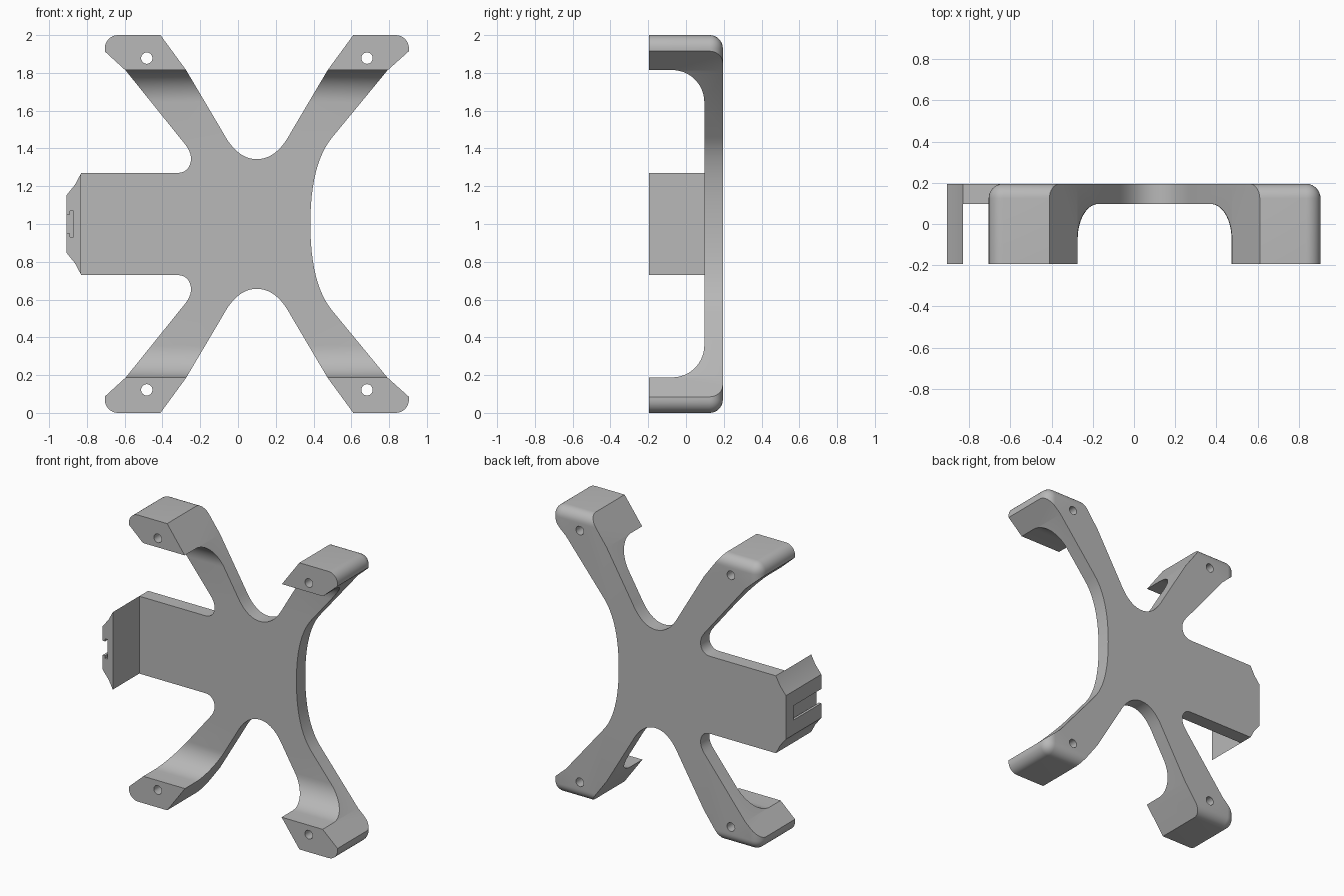
import bpy, bmesh, math
from mathutils import Vector

cube = bpy.data.objects.get("Cube")
if cube:
    bpy.data.objects.remove(cube)

grey = bpy.data.materials.new("plain grey")
grey.use_nodes = True
grey.diffuse_color = (0.48, 0.48, 0.48, 1)
grey.node_tree.nodes["Principled BSDF"].inputs["Base Color"].default_value = grey.diffuse_color


def prism(name, points, offset):
    """Extrude a closed 3D outline along offset into a solid."""
    bm = bmesh.new()
    near = [bm.verts.new(p) for p in points]
    far = [bm.verts.new(Vector(p) + Vector(offset)) for p in points]
    bm.faces.new(near)
    bm.faces.new(far[::-1])
    for i in range(len(near)):
        bm.faces.new((near[i], near[i - 1], far[i - 1], far[i]))
    if bm.calc_volume(signed=True) < 0:
        bmesh.ops.reverse_faces(bm, faces=bm.faces[:])
    mesh = bpy.data.meshes.new(name)
    bm.to_mesh(mesh)
    bm.free()
    mesh.materials.append(grey)
    obj = bpy.data.objects.new(name, mesh)
    bpy.context.scene.collection.objects.link(obj)
    return obj


def box(name, low, high):
    (x0, y0, z0), (x1, y1, z1) = low, high
    base = [(x0, y0, z0), (x1, y0, z0), (x1, y1, z0), (x0, y1, z0)]
    return prism(name, base, (0, 0, z1 - z0))


def curve(a, b, c, n=12):
    """Points on a quadratic curve from a to c."""
    a, b, c = Vector(a), Vector(b), Vector(c)
    return [tuple(a * (1 - t) ** 2 + b * 2 * t * (1 - t) + c * t * t)
            for t in (i / n for i in range(n + 1))]


def combine(target, tool, operation):
    mod = target.modifiers.new("combine", 'BOOLEAN')
    mod.operation, mod.solver, mod.object = operation, 'EXACT', tool
    bpy.context.view_layer.objects.active = target
    bpy.ops.object.modifier_apply(modifier=mod.name)
    bpy.data.objects.remove(tool)


# Upper half of the outline in x and z, from the right waist round to the side arm
upper = curve((0.383, 1.0), (0.383, 1.32), (0.5, 1.46))
upper += [(0.79, 1.812), (1.0, 2.0), (1.0, 2.05), (0.647, 2.05), (0.475, 1.815)]
arch = curve((0.28, 1.485), (0.205, 1.343), (0.1, 1.343))
upper += arch + [(0.2 - x, z) for x, z in arch[-2::-1]]
upper += [(-0.275, 1.815), (-0.447, 2.05), (-0.8, 2.05), (-0.8, 2.0), (-0.594, 1.812)]
upper += curve((-0.28, 1.422), (-0.24, 1.372), (-0.251, 1.325), 6)
upper += curve((-0.251, 1.325), (-0.265, 1.27), (-0.325, 1.27), 8)[1:]
upper += [(-0.83, 1.27), (-0.863, 1.208), (-0.908, 1.152)]
outline = upper + [(x, 2 - z) for x, z in upper[:0:-1]]
frame = prism("four_legged_bracket", [(x, -0.195, z) for x, z in outline], (0, 0.5, 0))

# Envelope that rounds the outer and back edges of the feet
envelope = box("foot_envelope", (-0.705, -0.6, 0), (0.905, 0.195, 2))
bm = bmesh.new()
bm.from_mesh(envelope.data)
edges = [e for e in bm.edges if max(v.co.y for v in e.verts) > 0]
bmesh.ops.bevel(bm, geom=edges, offset=0.07, segments=8, profile=0.5, affect='EDGES')
bm.to_mesh(envelope.data)
bm.free()
combine(envelope, box("arm_envelope", (-1.0, -0.6, 0.5), (-0.4, 0.195, 1.5)), 'UNION')
combine(frame, envelope, 'INTERSECT')

# Hollow the front between the feet, with a fillet into each foot
r = 0.17
fillet = [(0.097 - r + r * math.sin(a), 1.815 - r + r * math.cos(a))
          for a in (math.radians(90 * i / 14) for i in range(15))]
profile = [(-0.5, 1.815)] + fillet
profile += [(y, 2.003 - z) for y, z in profile[::-1]]
combine(frame, prism("front_hollow", [(-0.83, y, z) for y, z in profile], (2, 0, 0)), 'DIFFERENCE')

# Screw holes through the feet
for x in (-0.483, 0.683):
    for z in (0.122, 1.878):
        circle = [(x + 0.03 * math.cos(a), -0.5, z + 0.03 * math.sin(a))
                  for a in (math.tau * i / 24 for i in range(24))]
        combine(frame, prism("screw_hole", circle, (0, 1, 0)), 'DIFFERENCE')

# T-shaped slot in the outer face of the side flange
half = [(-1.0, 0.05), (-0.89, 0.05), (-0.89, 0.068), (-0.87, 0.068)]
slot = [(x, -0.5, 1 + h) for x, h in half] + [(x, -0.5, 1 - h) for x, h in half[::-1]]
combine(frame, prism("flange_slot", slot, (0, 0.61, 0)), 'DIFFERENCE')

# Smooth shading with sharp edges kept
bpy.ops.object.select_all(action='DESELECT')
frame.select_set(True)
bpy.context.view_layer.objects.active = frame
bpy.ops.object.shade_smooth_by_angle(angle=math.radians(30))
